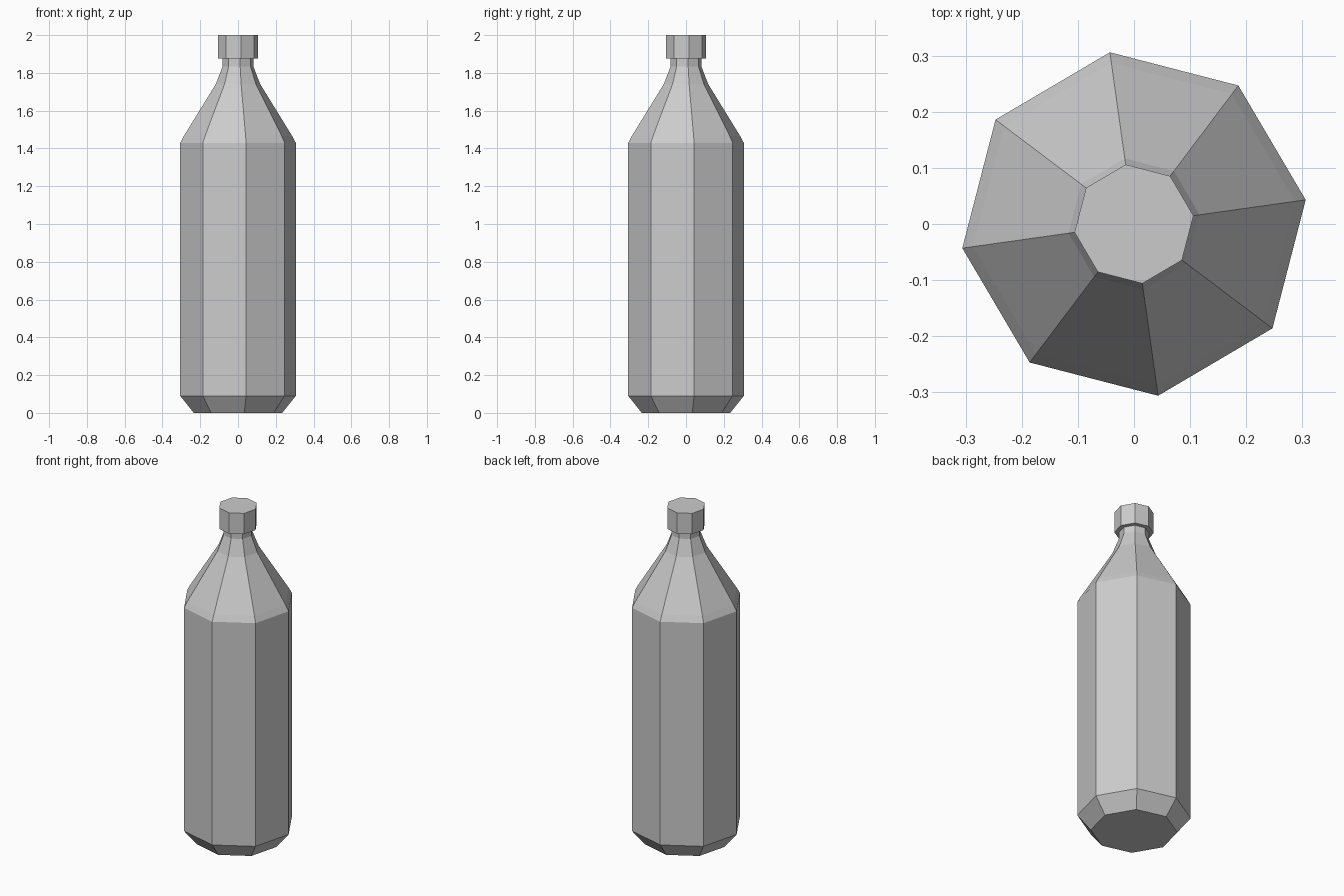
import bpy, bmesh
from math import cos, sin, radians

if "Cube" in bpy.data.objects:
    bpy.data.objects.remove(bpy.data.objects["Cube"])

SIDES = 8
TURN = radians(8)


def lathe(name, profile):
    """Closed eight-sided solid from (radius, height) rings."""
    bm = bmesh.new()
    rings = [[bm.verts.new((r * cos(TURN + radians(360 / SIDES * i)),
                            r * sin(TURN + radians(360 / SIDES * i)), z))
              for i in range(SIDES)] for r, z in profile]
    for low, high in zip(rings, rings[1:]):
        for i in range(SIDES):
            j = (i + 1) % SIDES
            bm.faces.new((low[i], low[j], high[j], high[i]))
    bm.faces.new(rings[0][::-1])
    bm.faces.new(rings[-1])
    bmesh.ops.recalc_face_normals(bm, faces=bm.faces)
    mesh = bpy.data.meshes.new(name)
    bm.to_mesh(mesh)
    bm.free()
    obj = bpy.data.objects.new(name, mesh)
    bpy.context.collection.objects.link(obj)
    return obj


# Body: chamfered base, straight wall, sloping shoulder, narrow neck
lathe("bottle_body", [(0.236, 0), (0.309, 0.09), (0.309, 1.43), (0.29, 1.465),
                      (0.118, 1.742), (0.082, 1.835), (0.082, 1.88)])

# Cap: wider than the neck
lathe("bottle_cap", [(0.107, 1.875), (0.107, 2.0)])
